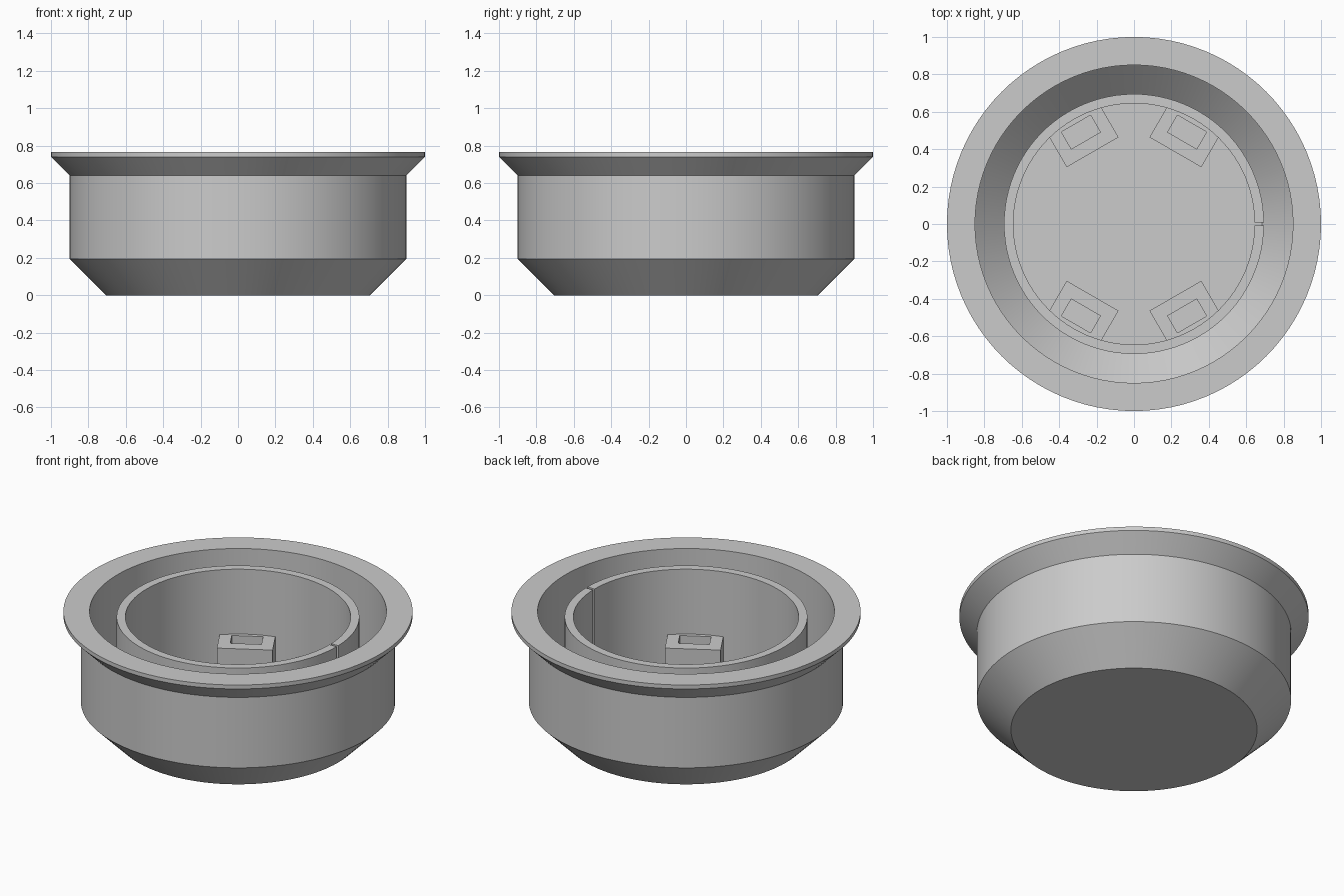
import bpy, bmesh, math
from mathutils import Matrix, Vector

default = bpy.data.objects.get("Cube")
if default:
    bpy.data.objects.remove(default, do_unlink=True)

grey = bpy.data.materials.new("light grey")
grey.use_nodes = True
colour = (0.6, 0.6, 0.6, 1)
grey.diffuse_color = colour
grey.node_tree.nodes["Principled BSDF"].inputs["Base Color"].default_value = colour


def finish(name, bm, smooth=True):
    """Turn a bmesh into a shaded object."""
    bmesh.ops.remove_doubles(bm, verts=bm.verts, dist=0.0001)
    bmesh.ops.recalc_face_normals(bm, faces=bm.faces)
    mesh = bpy.data.meshes.new(name)
    bm.to_mesh(mesh)
    bm.free()
    mesh.materials.append(grey)
    obj = bpy.data.objects.new(name, mesh)
    bpy.context.collection.objects.link(obj)
    if smooth:
        bpy.ops.object.select_all(action="DESELECT")
        obj.select_set(True)
        bpy.context.view_layer.objects.active = obj
        bpy.ops.object.shade_smooth_by_angle(angle=math.radians(20))
    return obj


def revolve(name, profile, closed, gap=0.0, steps=96):
    """Spin an (r, z) profile about z, leaving an optional capped gap at +x."""
    bm = bmesh.new()
    verts = [bm.verts.new((r, 0, z)) for r, z in profile]
    edges = [bm.edges.new(pair) for pair in zip(verts, verts[1:])]
    if closed:
        edges.append(bm.edges.new((verts[-1], verts[0])))
    bmesh.ops.rotate(bm, verts=verts, cent=(0, 0, 0),
                     matrix=Matrix.Rotation(gap / 2, 3, "Z"))
    bmesh.ops.spin(bm, geom=verts + edges, cent=(0, 0, 0), axis=(0, 0, 1),
                   angle=math.tau - gap, steps=steps)
    bmesh.ops.remove_doubles(bm, verts=bm.verts, dist=0.0001)
    if gap:
        bmesh.ops.holes_fill(bm, edges=[e for e in bm.edges if e.is_boundary], sides=0)
    else:
        # Flat discs closing the floor and the underside
        bmesh.ops.holes_fill(bm, edges=[e for e in bm.edges if e.is_boundary], sides=0)
    return finish(name, bm)


# Flanged bowl with an even wall thickness
revolve("flanged_bowl", [
    (0.705, 0), (0.9, 0.195), (0.9, 0.64), (1, 0.74), (1, 0.765),
    (0.85, 0.765), (0.85, 0.216), (0.684, 0.05)], closed=False)

# Upright inner ring, split by a thin slot
revolve("split_inner_ring", [
    (0.645, 0.03), (0.695, 0.03), (0.695, 0.73), (0.645, 0.73)],
    closed=True, gap=0.024)


def pocket_block(name, degrees):
    """Block against the ring, with a rectangular pocket in its top."""
    top, base, pocket_floor = 0.32, 0.04, 0.1
    bm = bmesh.new()

    def loop(near, far, half, z):
        return [bm.verts.new((x, y, z)) for x, y in
                ((near, -half), (far, -half), (far, half), (near, half))]

    loops = [loop(0.443, 0.665, 0.16, base), loop(0.443, 0.665, 0.16, top),
             loop(0.515, 0.62, 0.09, top), loop(0.515, 0.62, 0.09, pocket_floor)]
    for a, b in zip(loops, loops[1:]):
        for i in range(4):
            j = (i + 1) % 4
            bm.faces.new((a[i], a[j], b[j], b[i]))
    bm.faces.new(loops[0])
    bm.faces.new(loops[-1])
    bmesh.ops.rotate(bm, verts=bm.verts, cent=Vector(),
                     matrix=Matrix.Rotation(math.radians(degrees), 3, "Z"))
    finish(name, bm, smooth=False)


for name, degrees in (("back_left", 60), ("back_right", 120),
                      ("front_right", 240), ("front_left", 300)):
    pocket_block(name + "_pocket_block", degrees)
